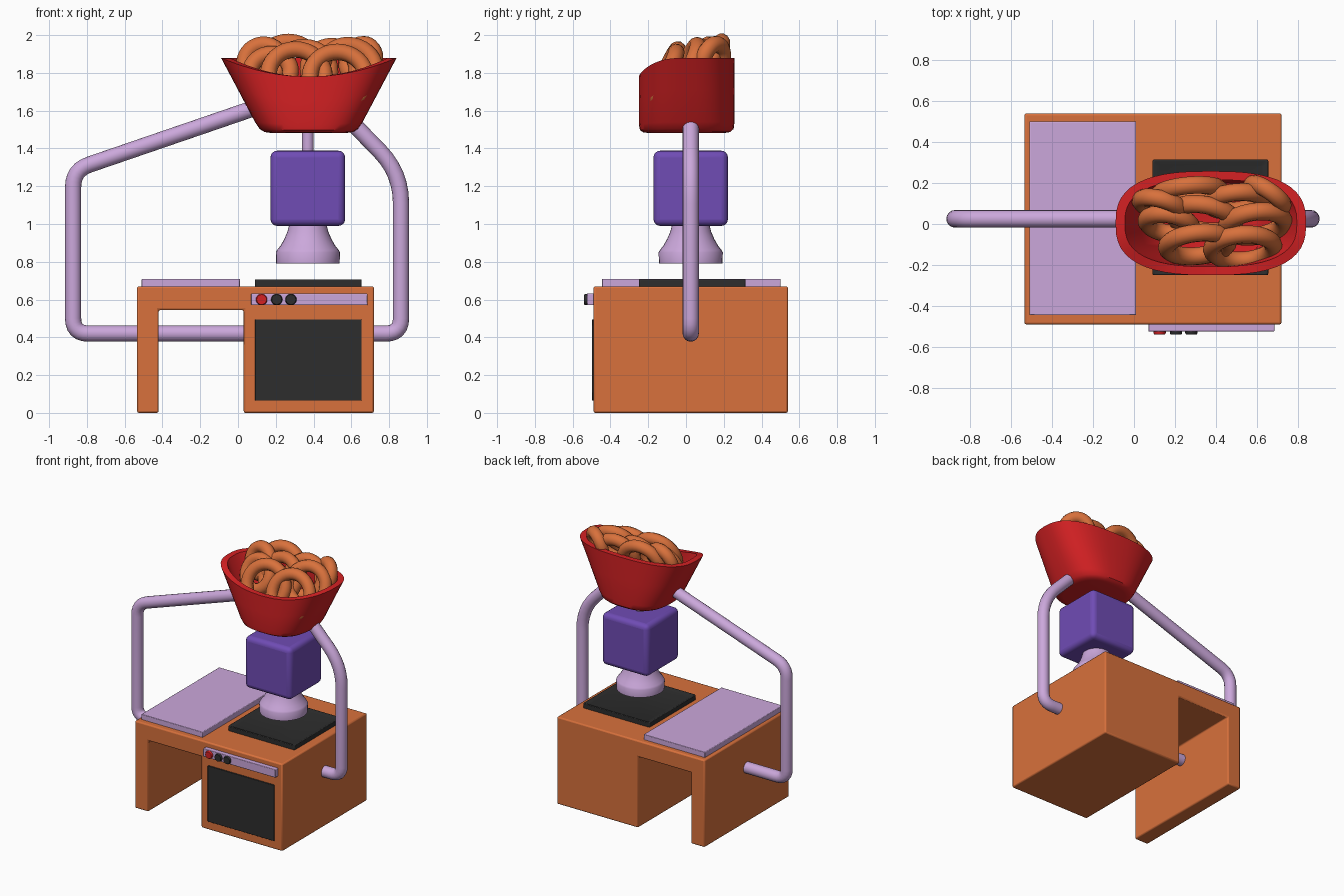
import bpy, bmesh, math
from mathutils import Vector, Euler, Matrix

if "Cube" in bpy.data.objects:
    bpy.data.objects.remove(bpy.data.objects["Cube"])


def material(name, rgb):
    m = bpy.data.materials.new(name)
    m.diffuse_color = (*rgb, 1)
    m.use_nodes = True
    m.node_tree.nodes["Principled BSDF"].inputs["Base Color"].default_value = m.diffuse_color
    return m


ORANGE = material("orange", (0.69, 0.165, 0.045))
RED = material("red", (0.66, 0.015, 0.017))
LILAC = material("lilac", (0.60, 0.39, 0.71))
PURPLE = material("purple", (0.16, 0.072, 0.46))
BLACK = material("charcoal", (0.026, 0.026, 0.026))


def finish(name, bm, mat, bevel=0, segments=2):
    bmesh.ops.recalc_face_normals(bm, faces=bm.faces)
    me = bpy.data.meshes.new(name)
    bm.to_mesh(me)
    bm.free()
    me.materials.append(mat)
    ob = bpy.data.objects.new(name, me)
    bpy.context.collection.objects.link(ob)
    if bevel:
        mod = ob.modifiers.new("bevel", "BEVEL")
        mod.width, mod.segments = bevel, segments
    bpy.ops.object.select_all(action='DESELECT')
    ob.select_set(True)
    bpy.context.view_layer.objects.active = ob
    bpy.ops.object.shade_smooth_by_angle(angle=math.radians(40))
    return ob


def box(name, lo, hi, mat, bevel=0, segments=2, tray=None):
    bm = bmesh.new()
    bmesh.ops.create_cube(bm, size=1)
    lo, hi = Vector(lo), Vector(hi)
    for v in bm.verts:
        v.co = (lo + hi) / 2 + v.co * (hi - lo)
    if tray:  # sunken top face
        top = max(bm.faces, key=lambda f: f.calc_center_median().z)
        bmesh.ops.inset_region(bm, faces=[top], thickness=tray[0])
        for v in top.verts:
            v.co.z -= tray[1]
    return finish(name, bm, mat, bevel, segments)


def loft(name, rings, mat):
    """Join closed rings of points and cap both ends."""
    bm = bmesh.new()
    loops = [[bm.verts.new(p) for p in r] for r in rings]
    n = len(loops[0])
    for a, b in zip(loops, loops[1:]):
        for i in range(n):
            j = (i + 1) % n
            bm.faces.new((a[i], a[j], b[j], b[i]))
    bm.faces.new(loops[0])
    bm.faces.new(loops[-1])
    return finish(name, bm, mat)


def lathe(name, profile, centre, mat, axis='Z', n=32):
    c = Vector(centre)
    rot = Matrix.Rotation(math.pi / 2, 3, 'X') if axis == 'Y' else Matrix.Identity(3)
    ang = [math.tau * i / n for i in range(n)]
    return loft(name, [[c + rot @ Vector((r * math.cos(a), r * math.sin(a), z)) for a in ang]
                       for r, z in profile], mat)


# Stove body: table leg, bridge and oven block as one extruded profile
profile = [(-0.535, 0), (-0.42, 0), (-0.42, 0.545), (0.03, 0.545),
           (0.03, 0), (0.72, 0), (0.72, 0.67), (-0.535, 0.67)]
bm = bmesh.new()
face = bm.faces.new([bm.verts.new((x, -0.49, z)) for x, z in profile])
ext = bmesh.ops.extrude_face_region(bm, geom=[face])
for v in ext["geom"]:
    if isinstance(v, bmesh.types.BMVert):
        v.co.y = 0.54
finish("stove_body", bm, ORANGE, 0.01)

# Worktop, hotplate, oven window and control panel
box("worktop_plate", (-0.51, -0.445, 0.66), (0.01, 0.50, 0.71), LILAC, 0.004)
box("hotplate", (0.09, -0.25, 0.66), (0.655, 0.315, 0.71), BLACK, 0.008, tray=(0.04, 0.012))
box("oven_window", (0.09, -0.498, 0.065), (0.655, -0.485, 0.495), BLACK, 0.003)
box("control_panel", (0.07, -0.525, 0.57), (0.685, -0.48, 0.632), LILAC, 0.004)
for i, (x, mat) in enumerate([(0.125, RED), (0.205, BLACK), (0.28, BLACK)]):
    lathe(f"knob_{i + 1}", [(0.03, 0), (0.03, 0.01), (0.026, 0.018)],
          (x, -0.522, 0.60), mat, 'Y', 20)

# Mixer: rod, motor block and bell-shaped nozzle
CX, CY = 0.37, 0.025
lathe("mixer_rod", [(0.031, 1.36), (0.031, 1.52)], (CX, CY, 0), LILAC, n=20)
box("mixer_block", (0.172, -0.172, 0.99), (0.567, 0.222, 1.388), PURPLE, 0.035, 4)
lathe("mixer_nozzle", [(0.168, 0.792), (0.17, 0.85), (0.163, 0.862), (0.145, 0.885),
                       (0.125, 0.92), (0.108, 0.96), (0.098, 1.0)], (CX, CY, 0), LILAC)


# Bowl: flared in x, straight in y, rim dips at the front
def bowl_ring(hx, hy, z, n=48):
    pts = []
    for i in range(n):
        c, s = math.cos(math.tau * i / n), math.sin(math.tau * i / n)
        u = math.copysign(abs(c) ** 0.75, c)
        v = math.copysign(abs(s) ** 0.75, s)
        dip = 0.10 * (1 - u * u) * max(0, (z - 1.48) / 0.4) if s < 0 else 0
        pts.append((0.375 + hx * u, 0.004 + hy * v, z - dip))
    return pts


loft("bowl", [bowl_ring(*r) for r in
              [(0.20, 0.20, 1.482), (0.235, 0.23, 1.487), (0.26, 0.248, 1.503),
               (0.285, 0.253, 1.54), (0.375, 0.254, 1.71), (0.465, 0.254, 1.88),
               (0.42, 0.212, 1.88), (0.34, 0.212, 1.71), (0.25, 0.20, 1.56),
               (0.20, 0.16, 1.54)]], RED)

# Dough rings heaped in the bowl: x, y, z, radius, tilt, turn
heap = [(0.13, 0.09, 1.855, 0.10, 72, -15), (0.27, 0.15, 1.82, 0.15, 75, 5),
        (0.34, 0.03, 1.80, 0.15, 65, -10), (0.50, 0.11, 1.82, 0.13, 70, 5),
        (0.65, 0.14, 1.865, 0.09, 75, -35), (0.59, 0.0, 1.82, 0.14, 65, 8),
        (0.31, -0.10, 1.785, 0.15, 68, 6), (0.53, -0.115, 1.775, 0.15, 65, 4),
        (0.17, 0.0, 1.80, 0.11, 65, -10)]
N, M, TUBE = 32, 12, 0.044
for k, (x, y, z, R, tilt, turn) in enumerate(heap):
    rot = Euler((math.radians(tilt), 0, math.radians(turn))).to_matrix()
    bm = bmesh.new()
    grid = []
    for i in range(N):
        a = math.tau * i / N
        row = []
        for j in range(M):
            b = math.tau * j / M
            r = R + TUBE * math.cos(b)
            p = rot @ Vector((r * math.cos(a), r * math.sin(a), TUBE * math.sin(b)))
            row.append(bm.verts.new(p + Vector((x, y, z))))
        grid.append(row)
    for i in range(N):
        for j in range(M):
            i2, j2 = (i + 1) % N, (j + 1) % M
            bm.faces.new((grid[i][j], grid[i2][j], grid[i2][j2], grid[i][j2]))
    finish(f"dough_ring_{k + 1}", bm, ORANGE)


# Pipe: runs from the bowl, down, through the stove and back up; rounded corners
def rounded(path, radii):
    pts = [Vector(path[0])]
    for p, q, r, d in zip(path, path[1:], path[2:], radii):
        p, q, r = Vector(p), Vector(q), Vector(r)
        a, b = q + (p - q).normalized() * d, q + (r - q).normalized() * d
        for i in range(7):
            t = i / 6
            pts.append(a * (1 - t) ** 2 + q * 2 * t * (1 - t) + b * t * t)
    return pts + [Vector(path[-1])]


path = rounded([(0.09, 1.615), (-0.873, 1.285), (-0.873, 0.42), (0.863, 0.42),
                (0.863, 1.27), (0.61, 1.53)], [0.09, 0.08, 0.08, 0.16])
rings = []
for i, p in enumerate(path):
    t = (path[min(i + 1, len(path) - 1)] - path[max(i - 1, 0)]).normalized()
    side = Vector((-t.y, t.x))
    ring = []
    for j in range(16):
        a = math.tau * j / 16
        s = 0.043 * math.cos(a)
        ring.append((p.x + side.x * s, 0.025 + 0.043 * math.sin(a), p.y + side.y * s))
    rings.append(ring)
loft("pipe", rings, LILAC)
